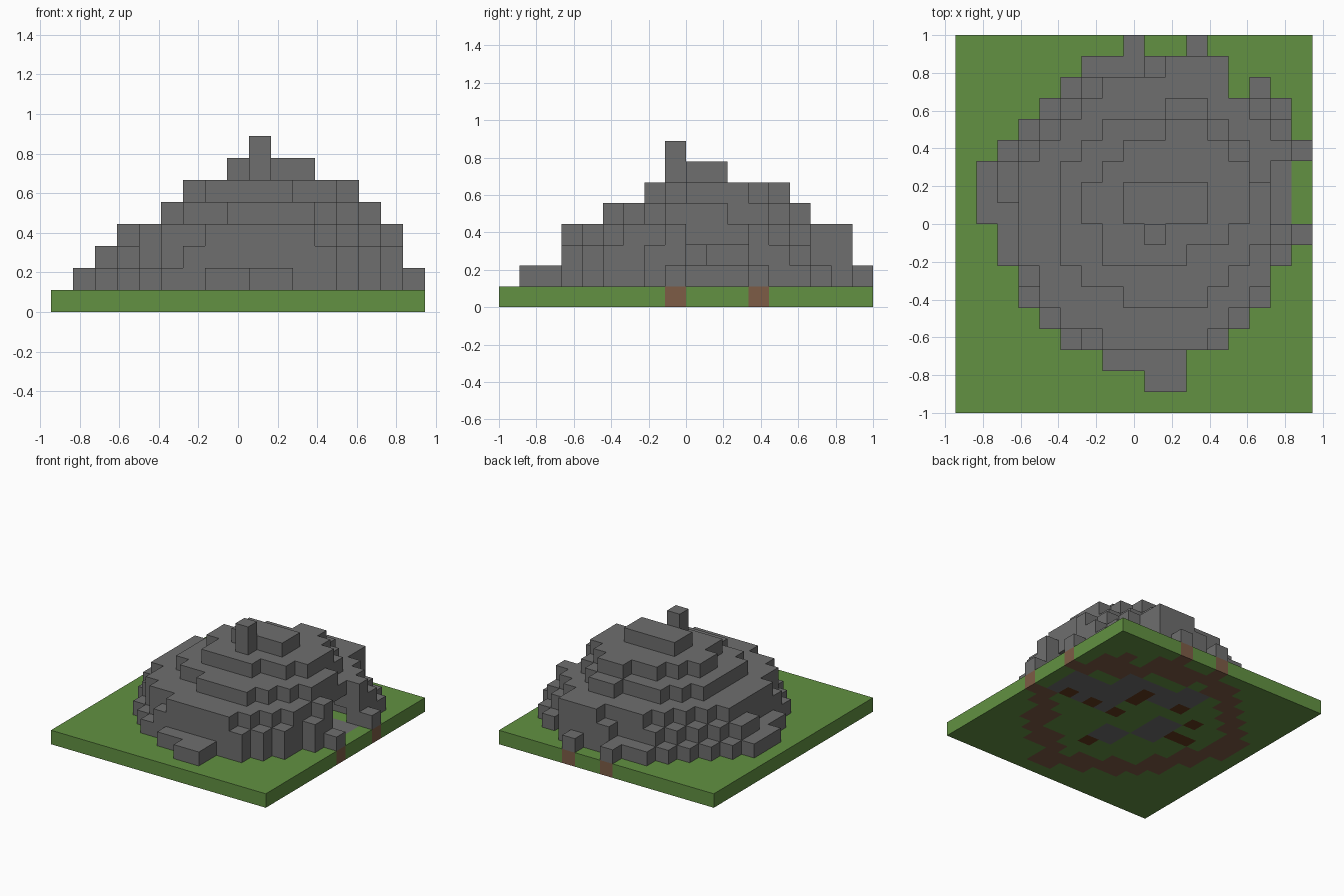
import bpy
import bmesh
from mathutils import Vector

if "Cube" in bpy.data.objects:
    bpy.data.objects.remove(bpy.data.objects["Cube"], do_unlink=True)

COLS, ROWS = 17, 18
CELL = 2 / ROWS
ORIGIN = Vector((-COLS / 2, -ROWS / 2, 0))


def material(name, red, green, blue):
    mat = bpy.data.materials.new(name)
    mat.use_nodes = True
    colour = (red, green, blue, 1)
    mat.diffuse_color = colour
    mat.node_tree.nodes["Principled BSDF"].inputs["Base Color"].default_value = colour
    return mat


GRASS, DIRT, STONE, SOIL = range(4)
MATERIALS = [
    material("grass green", 0.122, 0.283, 0.054),
    material("dirt brown", 0.205, 0.107, 0.061),
    material("stone grey", 0.156, 0.156, 0.156),
    material("dark soil", 0.122, 0.045, 0.013),
]


def block_object(name, cells, colour_rule):
    """Skin a set of grid cells with only its exposed faces."""
    bm = bmesh.new()
    for cell in sorted(cells):
        for axis in range(3):
            for side in (0, 1):
                neighbour = list(cell)
                neighbour[axis] += 2 * side - 1
                if tuple(neighbour) in cells:
                    continue
                u, v = (axis + 1) % 3, (axis + 2) % 3
                corners = []
                for a, b in ((0, 0), (1, 0), (1, 1), (0, 1)):
                    p = Vector(cell)
                    p[axis] += side
                    p[u] += a
                    p[v] += b
                    corners.append(bm.verts.new((p + ORIGIN) * CELL))
                if not side:
                    corners.reverse()
                bm.faces.new(corners).material_index = colour_rule(cell)
    bmesh.ops.remove_doubles(bm, verts=bm.verts, dist=CELL / 100)
    mesh = bpy.data.meshes.new(name)
    bm.to_mesh(mesh)
    bm.free()
    for mat in MATERIALS:
        mesh.materials.append(mat)
    obj = bpy.data.objects.new(name, mesh)
    bpy.context.collection.objects.link(obj)
    return obj


mound = set()


def course(level, first_row, *spans):
    """Lay one stone course; each span is the first and last column of a row."""
    for row, (start, end) in enumerate(spans, first_row):
        mound.update((col, row, level) for col in range(start, end + 1))


# Stone courses from the ground up
course(1, 1, (9, 10), (7, 10), (5, 12), (4, 13), (3, 14), (3, 14), (2, 15), (2, 16),
       (1, 15), (1, 15), (1, 15), (2, 16), (3, 15), (4, 15), (5, 12), (6, 12))
mound.update({(8, 17, 1), (11, 17, 1), (14, 15, 1)})
course(2, 3, (6, 12), (5, 13), (4, 14), (3, 14), (3, 15), (3, 15), (3, 15),
       (2, 15), (2, 15), (3, 15), (4, 15), (5, 14), (6, 12), (9, 12))
course(3, 3, (7, 11), (5, 12), (4, 13), (4, 14), (3, 14), (3, 15), (3, 14),
       (3, 14), (3, 14), (4, 15), (5, 14), (6, 13), (7, 12), (10, 12))
course(4, 5, (8, 11), (6, 12), (5, 13), (5, 14), (5, 14), (5, 14), (5, 13),
       (6, 13), (7, 12), (10, 11))
course(5, 7, (7, 10), (7, 12), (6, 13), (6, 13), (7, 13), (8, 12), (10, 11))
course(6, 8, (9, 9), (8, 11), (8, 11))
course(7, 8, (9, 9))

# Hollow chamber inside the mound
REACH = [(a, b) for a in range(-2, 3) for b in range(-2, 3) if abs(a) + abs(b) <= 2]
chamber = {(i, j, k) for i, j, k in mound
           if (i, j, k + 1) in mound and all((i + a, j + b, k) in mound for a, b in REACH)}

# Doorway through the left wall
doorway = {(i, j, k) for i in range(12, COLS) for j in range(9, 12) for k in (1, 2)}
shell = mound - chamber - doorway
block_object("stone_mound", shell, lambda cell: STONE)

# Ground slab: dirt under the walls, patchy floor inside, grass elsewhere
SOIL_SPOTS = {(14, 9), (12, 9), (10, 9), (10, 11), (10, 12), (7, 12),
              (5, 9), (4, 9), (5, 11), (9, 5)}
STONE_PATCHES = [(11, 9, 15, 11), (8, 12, 12, 13), (7, 13, 8, 14), (8, 6, 9, 7), (6, 8, 7, 10)]


def ground_colour(cell):
    i, j, _ = cell
    if (i, j, 1) in shell:
        return DIRT
    if (i, j) in SOIL_SPOTS:
        return SOIL
    if any(a <= i <= c and b <= j <= d for a, b, c, d in STONE_PATCHES):
        return STONE
    return GRASS


ground = {(i, j, 0) for i in range(COLS) for j in range(ROWS)}
block_object("ground_slab", ground, ground_colour)
